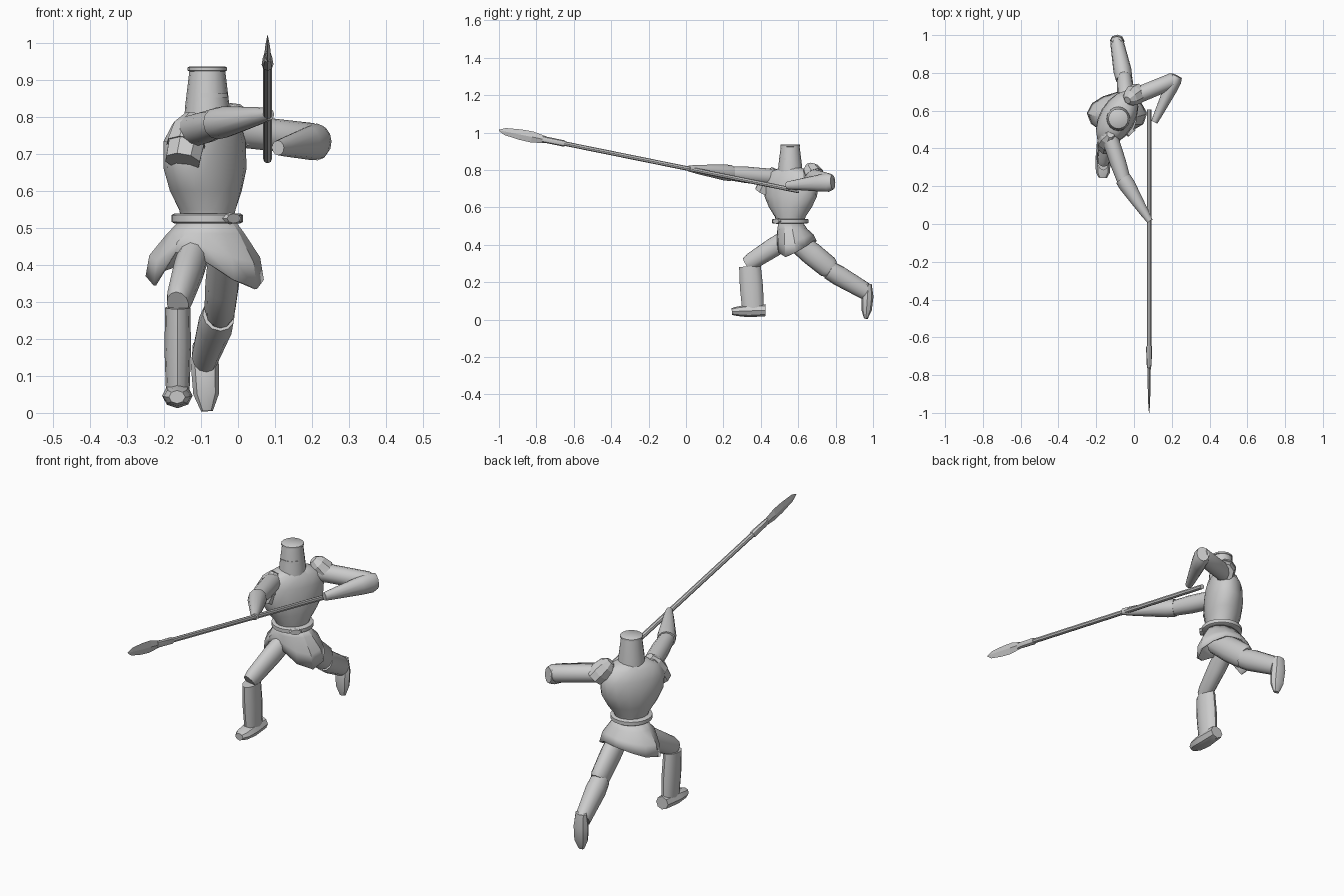
import bpy, bmesh, math
from math import sin, cos, pi, radians
from mathutils import Vector


def loft(name, rings, smooth=True, caps=True, closed=True, angle=40):
    """Skin a list of equal-length point rings."""
    bm = bmesh.new()
    vs = [[bm.verts.new(p) for p in r] for r in rings]
    n = len(rings[0])
    for a, b in zip(vs, vs[1:]):
        for i in range(n if closed else n - 1):
            j = (i + 1) % n
            bm.faces.new((a[i], a[j], b[j], b[i]))
    if caps:
        bm.faces.new(vs[0][::-1])
        bm.faces.new(vs[-1])
    bmesh.ops.recalc_face_normals(bm, faces=bm.faces)
    me = bpy.data.meshes.new(name)
    bm.to_mesh(me)
    bm.free()
    ob = bpy.data.objects.new(name, me)
    bpy.context.collection.objects.link(ob)
    if smooth:
        bpy.ops.object.select_all(action='DESELECT')
        ob.select_set(True)
        bpy.context.view_layer.objects.active = ob
        bpy.ops.object.shade_smooth_by_angle(angle=radians(angle))
    return ob


def limb(name, a, b, stations, n=12, hint=(0, 0, 1), **kw):
    """Tube from a to b; stations are (t, side radius, hint-direction radius)."""
    a, b = Vector(a), Vector(b)
    w = (b - a).normalized()
    u = w.cross(Vector(hint)).normalized()
    v = u.cross(w)
    ring = lambda t, p, q: [a.lerp(b, t) + u * p * cos(2 * pi * i / n) + v * q * sin(2 * pi * i / n)
                            for i in range(n)]
    return loft(name, [ring(*s) for s in stations], **kw)


def oval(cx, cy, z, w, d, turn=0, n=16):
    """Horizontal ellipse turned about z."""
    c, s = cos(radians(turn)), sin(radians(turn))
    pts = [(w * cos(2 * pi * i / n), d * sin(2 * pi * i / n)) for i in range(n)]
    return [Vector((cx + x * c - y * s, cy + x * s + y * c, z)) for x, y in pts]


# Helmet: tapered bucket with a rim and a curved visor strip
HX, HY = -0.083, 0.557
loft("helmet", [oval(HX, HY, z, r, r * 1.04) for z, r in
                ((0.79, 0.063), (0.83, 0.06), (0.93, 0.048))])
loft("helmet_rim", [oval(HX, HY, z, r, r) for z, r in
                    ((0.924, 0.049), (0.926, 0.053), (0.934, 0.053), (0.937, 0.049))])
visor = []
for k in range(9):
    t = radians(-23 + 11 * k)
    visor.append([Vector((HX + r * sin(t), HY - r * cos(t), z)) for r, z in
                  ((0.05, 0.853), (0.061, 0.853), (0.060, 0.865), (0.05, 0.865))])
loft("visor", visor)

# Breastplate, turned toward the rear arm
loft("breastplate", [oval(x, y, z, w, d, 60) for x, y, z, w, d in (
    (-0.083, 0.557, 0.525, 0.078, 0.07), (-0.083, 0.557, 0.55, 0.085, 0.075),
    (-0.087, 0.558, 0.60, 0.122, 0.088), (-0.089, 0.56, 0.66, 0.154, 0.094),
    (-0.09, 0.56, 0.735, 0.162, 0.088), (-0.085, 0.56, 0.785, 0.13, 0.072),
    (-0.083, 0.56, 0.812, 0.06, 0.05))])

# Belt and buckle
BX, BY = -0.083, 0.557
loft("belt", [oval(BX, BY, z, r, r, n=24) for z, r in
              ((0.513, 0.09), (0.517, 0.097), (0.535, 0.097), (0.539, 0.09), (0.539, 0.07))])
f = Vector((0.68, -0.73, 0))
b0 = Vector((BX, BY, 0.526)) + f * 0.09
limb("buckle", b0, b0 + f * 0.016, [(0, 0.03, 0.016), (1, 0.026, 0.013)], n=8, smooth=False)

# Skirt: flared cloth with an uneven hem lifted over the front thigh
HEM = [0.36, 0.39, 0.42, 0.42, 0.40, 0.38, 0.37, 0.345, 0.435, 0.41, 0.36, 0.335]
FLARE = [1.0, 0.94, 0.95, 1.0, 0.92, 0.95, 1.0, 1.0, 1.0, 0.9, 0.98, 1.02]
hem, fold = [], []
for i, (z, r) in enumerate(zip(HEM, FLARE)):
    t = 2 * pi * i / 12
    hem.append(Vector((-0.09 + 0.16 * r * cos(t), 0.587 + 0.112 * r * sin(t), z)))
    fold.append(Vector((-0.09 + 0.15 * r * cos(t), 0.58 + 0.103 * r * sin(t), 0.55 * z + 0.45 * 0.495)))
skirt = loft("skirt", [oval(-0.083, 0.56, 0.52, 0.075, 0.065, n=12),
                       oval(-0.087, 0.568, 0.485, 0.105, 0.08, n=12), fold, hem],
             caps=False, angle=30)
mod = skirt.modifiers.new("thickness", 'SOLIDIFY')
mod.thickness = 0.008

# Front leg
limb("front_thigh", (-0.115, 0.56, 0.445), (-0.163, 0.325, 0.295),
     [(0, 0.042, 0.05), (0.4, 0.042, 0.052), (0.9, 0.035, 0.046), (1, 0.03, 0.038)])
limb("front_shin", (-0.163, 0.342, 0.285), (-0.163, 0.358, 0.06),
     [(0, 0.034, 0.058), (0.5, 0.036, 0.062), (1, 0.032, 0.058)], hint=(0, 1, 0))
limb("front_foot", (-0.163, 0.425, 0.05), (-0.165, 0.245, 0.043),
     [(0, 0.034, 0.032), (0.5, 0.041, 0.034), (0.85, 0.037, 0.025), (1, 0.022, 0.018)], n=8)

# Rear leg stretched back, foot on its toes
limb("rear_thigh", (-0.035, 0.57, 0.435), (-0.05, 0.775, 0.268),
     [(0, 0.045, 0.055), (0.5, 0.046, 0.062), (0.92, 0.042, 0.06), (1, 0.037, 0.05)])
limb("rear_shin", (-0.052, 0.765, 0.265), (-0.09, 0.962, 0.15),
     [(0, 0.044, 0.05), (0.25, 0.048, 0.054), (1, 0.036, 0.046)])
limb("rear_foot", (-0.092, 0.975, 0.19), (-0.084, 0.962, 0.005),
     [(0, 0.03, 0.018), (0.35, 0.038, 0.032), (0.75, 0.035, 0.028), (1, 0.016, 0.01)],
     n=8, hint=(0, 1, 0))

# Leading arm reaching along the spear
limb("lead_upper_arm", (-0.135, 0.48, 0.76), (-0.05, 0.22, 0.783),
     [(0, 0.044, 0.044), (0.6, 0.043, 0.044), (1, 0.036, 0.036)])
limb("lead_gauntlet", (-0.058, 0.24, 0.783), (0.084, 0.015, 0.808),
     [(0, 0.043, 0.043), (0.15, 0.044, 0.043), (0.8, 0.024, 0.024), (1, 0.016, 0.016)])

# Rear arm bent back at the elbow
limb("rear_upper_arm", (-0.02, 0.665, 0.765), (0.22, 0.765, 0.738),
     [(0, 0.044, 0.044), (0.5, 0.043, 0.044), (0.92, 0.042, 0.044), (1, 0.034, 0.036)])
limb("rear_gauntlet", (0.226, 0.785, 0.735), (0.108, 0.54, 0.717),
     [(0, 0.03, 0.04), (0.1, 0.038, 0.05), (0.3, 0.036, 0.045), (0.85, 0.022, 0.026), (1, 0.018, 0.02)])

# Faceted shoulder plates, two overlapping per side
for side, a, b in (("lead", (-0.125, 0.475, 0.805), (-0.15, 0.41, 0.68)),
                   ("rear", (-0.035, 0.655, 0.825), (0.025, 0.70, 0.745))):
    limb(side + "_shoulder_upper", a, b,
         [(0, 0.02, 0.02), (0.25, 0.046, 0.044), (0.65, 0.056, 0.052)], n=8, smooth=False)
    limb(side + "_shoulder_lower", a, b,
         [(0.45, 0.045, 0.042), (0.65, 0.052, 0.048), (1, 0.05, 0.047)], n=8, smooth=False)

# Spear: shaft, socket and leaf blade
tail, tip = Vector((0.08, 0.605, 0.687)), Vector((0.08, -1.0, 1.012))
limb("spear_shaft", tail, tip, [(0, 0.012, 0.012), (0.8, 0.012, 0.012)], n=8)
limb("spear_socket", tail, tip, [(0.78, 0.014, 0.014), (0.785, 0.016, 0.017),
                                 (0.84, 0.013, 0.017), (0.855, 0.009, 0.018)], n=8)
limb("spear_blade", tail, tip, [(0.84, 0.009, 0.017), (0.89, 0.008, 0.03), (0.93, 0.007, 0.028),
                                (0.98, 0.004, 0.019), (1.0, 0.001, 0.003)], n=4, smooth=False)
